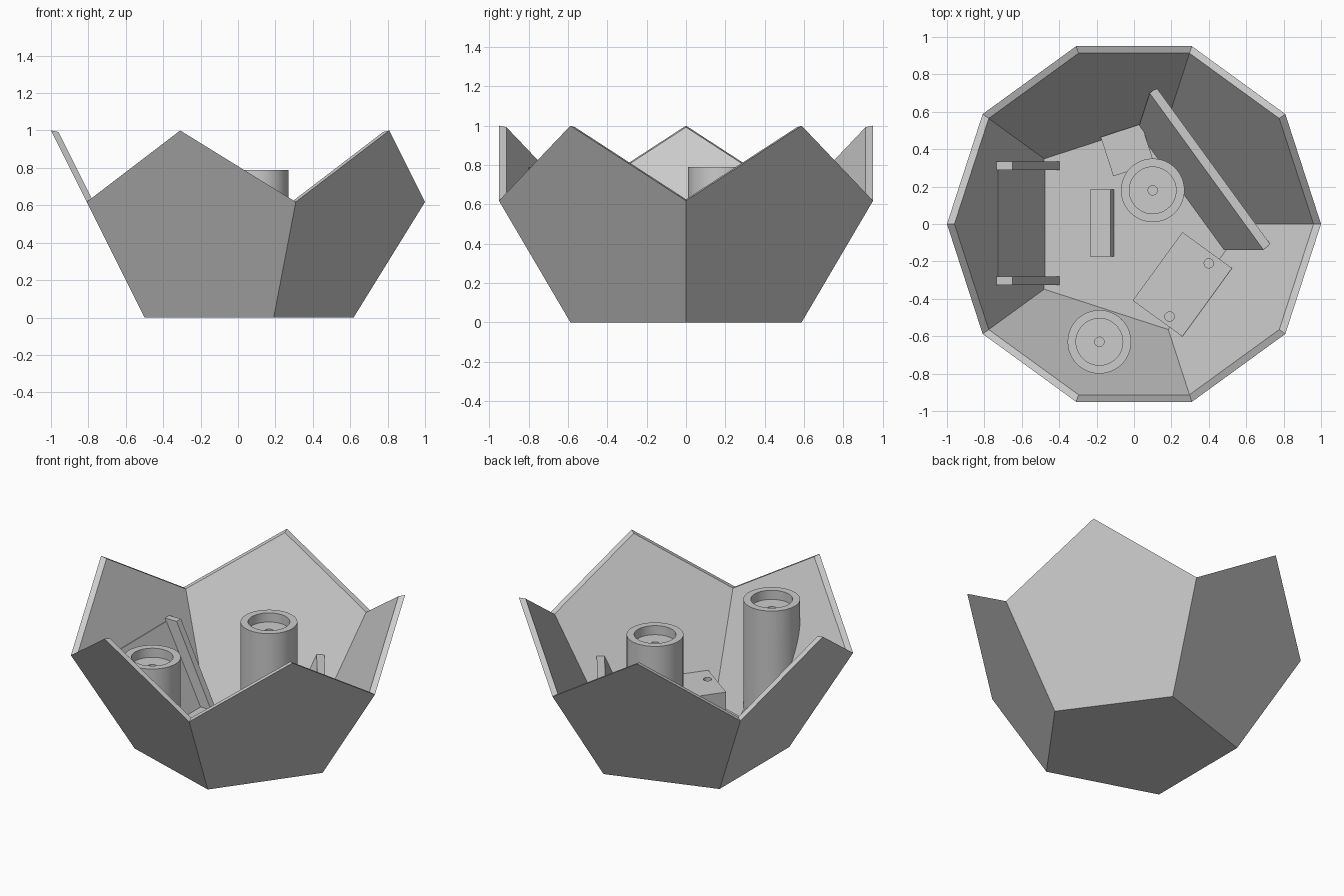
import bpy, bmesh, math
from mathutils import Vector, Matrix

cube = bpy.data.objects.get("Cube")
if cube:
    bpy.data.objects.remove(cube, do_unlink=True)

grey = bpy.data.materials.new("plain_grey")
grey.use_nodes = True
COLOUR = (0.6, 0.6, 0.6, 1)
grey.diffuse_color = COLOUR
grey.node_tree.nodes["Principled BSDF"].inputs["Base Color"].default_value = COLOUR

PHI = (1 + math.sqrt(5)) / 2
LOW = 1 / PHI                      # height of the low rim corners
CENTRE = Vector((0, 0, PHI / 2))   # centre of the full dodecahedron
FLOOR = 0.032
INNER = 0.96
SECTOR = math.radians(72)


def polar(radius, angle, z):
    return Vector((radius * math.cos(angle), radius * math.sin(angle), z))


def make_object(name, bm):
    bmesh.ops.recalc_face_normals(bm, faces=bm.faces[:])
    mesh = bpy.data.meshes.new(name)
    bm.to_mesh(mesh)
    bm.free()
    mesh.materials.append(grey)
    obj = bpy.data.objects.new(name, mesh)
    bpy.context.collection.objects.link(obj)
    return obj


def trim_to_walls(bm):
    """Cut away whatever would pass through the sloping walls."""
    for k in range(5):
        a = SECTOR * (k + 0.5)
        bmesh.ops.bisect_plane(
            bm, geom=bm.verts[:] + bm.edges[:] + bm.faces[:],
            plane_co=polar(0.485, a, 0),
            plane_no=polar(2, a, -1).normalized(), clear_outer=True)


def frustum(name, degrees, low, high, z0, z1, trim=False):
    """Block with rectangles (d0, d1, t0, t1) at its foot and its top;
    d runs outward along the given direction, t runs across it."""
    bm = bmesh.new()
    for (d0, d1, t0, t1), z in ((low, z0), (high, z1)):
        for d, t in ((d0, t0), (d1, t0), (d1, t1), (d0, t1)):
            bm.verts.new((d, t, z))
    bmesh.ops.convex_hull(bm, input=bm.verts[:])
    bmesh.ops.dissolve_limit(bm, angle_limit=0.01, verts=bm.verts[:], edges=bm.edges[:])
    bm.transform(Matrix.Rotation(math.radians(degrees), 4, 'Z'))
    if trim:
        trim_to_walls(bm)
    return make_object(name, bm)


def block(name, degrees, rect, z0, z1, trim=False):
    return frustum(name, degrees, rect, rect, z0, z1, trim)


def revolve(name, profile, x, y, trim=False):
    """Turn a (radius, z) profile about a vertical axis."""
    bm = bmesh.new()
    verts = [bm.verts.new((r, 0, z)) for r, z in profile]
    edges = [bm.edges.new(pair) for pair in zip(verts, verts[1:])]
    bmesh.ops.spin(bm, geom=verts + edges, axis=(0, 0, 1), cent=(0, 0, 0),
                   angle=math.tau, steps=48)
    bmesh.ops.remove_doubles(bm, verts=bm.verts[:], dist=0.0001)
    bmesh.ops.translate(bm, verts=bm.verts[:], vec=(x, y, 0))
    bmesh.ops.recalc_face_normals(bm, faces=bm.faces[:])
    if trim:
        trim_to_walls(bm)
    obj = make_object(name, bm)
    bpy.ops.object.select_all(action='DESELECT')
    obj.select_set(True)
    bpy.context.view_layer.objects.active = obj
    bpy.ops.object.shade_smooth_by_angle(angle=math.radians(30))
    return obj


def drill(target, x, y, radius, z0, z1):
    """Sink a round hole into a block."""
    cutter = revolve("hole_cutter", [(0, z0), (radius, z0), (radius, z1), (0, z1)], x, y)
    cutter.hide_render = True
    mod = target.modifiers.new("hole", 'BOOLEAN')
    mod.operation = 'DIFFERENCE'
    mod.solver = 'EXACT'
    mod.object = cutter
    bpy.context.view_layer.objects.active = target
    bpy.ops.object.modifier_apply(modifier=mod.name)
    bpy.data.objects.remove(cutter, do_unlink=True)


# Half dodecahedron shell: outer skin, inner skin and zigzag rim
bm = bmesh.new()
rims = []
for scale in (1, INNER):
    place = lambda r, a, z: bm.verts.new(CENTRE + (polar(r, a, z) - CENTRE) * scale)
    foot = [place(LOW, SECTOR * k, 0) for k in range(5)]
    dip = [place(1, SECTOR * k, LOW) for k in range(5)]
    peak = [place(1, SECTOR * (k + 0.5), 1) for k in range(5)]
    bm.faces.new(foot)
    for k in range(5):
        n = (k + 1) % 5
        bm.faces.new((foot[k], foot[n], dip[n], peak[k], dip[k]))
    rims.append([v for pair in zip(dip, peak) for v in pair])
outer, inner = rims
for k in range(10):
    n = (k + 1) % 10
    bm.faces.new((outer[k], outer[n], inner[n], inner[k]))
make_object("shell", bm)

# Two tall round posts with recessed tops and a centre hole
TOP = 0.79
post_profile = [(0, 0.01), (0.17, 0.01), (0.17, TOP), (0.125, TOP),
                (0.125, TOP - 0.06), (0.025, TOP - 0.06),
                (0.025, TOP - 0.12), (0, TOP - 0.12)]
revolve("back_post", post_profile, 0.1, 0.18)
revolve("front_post", post_profile, -0.185, -0.63, trim=True)

# Leaning panel, parallel to one wall
frustum("leaning_panel", 36, (0.305, 0.352, -0.39, 0.39),
        (0.479, 0.526, -0.517, 0.517), 0.025, 0.37)

# Two sloping rails with a thin plate between them
for name, t in (("rail_front", 0.28), ("rail_back", -0.333)):
    frustum(name, 180, (0.395, 0.485, t, t + 0.045),
            (0.65, 0.735, t, t + 0.045), 0.025, 0.55)
frustum("rail_plate", 180, (0.471, 0.485, -0.29, 0.285),
        (0.724, 0.738, -0.29, 0.285), 0.025, 0.53)

# Low bench with one sloping side
frustum("low_bench", 0, (-0.235, -0.105, -0.175, 0.185),
        (-0.235, -0.125, -0.175, 0.185), 0.025, 0.075)

# Block with two holes, set against the wall
hole_block = block("hole_block", -36, (0.235, 0.563, -0.335, 0.117), 0.02, 0.213, trim=True)
# close the trimmed side so that it can be drilled
bm = bmesh.new()
bm.from_mesh(hole_block.data)
bmesh.ops.holes_fill(bm, edges=[e for e in bm.edges if e.is_boundary], sides=0)
bmesh.ops.recalc_face_normals(bm, faces=bm.faces[:])
bm.to_mesh(hole_block.data)
bm.free()
for x, y in ((0.4, -0.21), (0.19, -0.495)):
    drill(hole_block, x, y, 0.025, 0.13, 0.25)

# Small box with a raised plate and three keys
block("key_box", 108, (0.277, 0.497, -0.203, 0.026), 0.02, 0.08)
block("key_plate", 108, (0.315, 0.457, -0.16, -0.018), 0.079, 0.084)
for k in range(3):
    t = -0.152 + k * 0.044
    block(f"key_{k + 1}", 108, (0.33, 0.443, t, t + 0.038), 0.083, 0.088)
